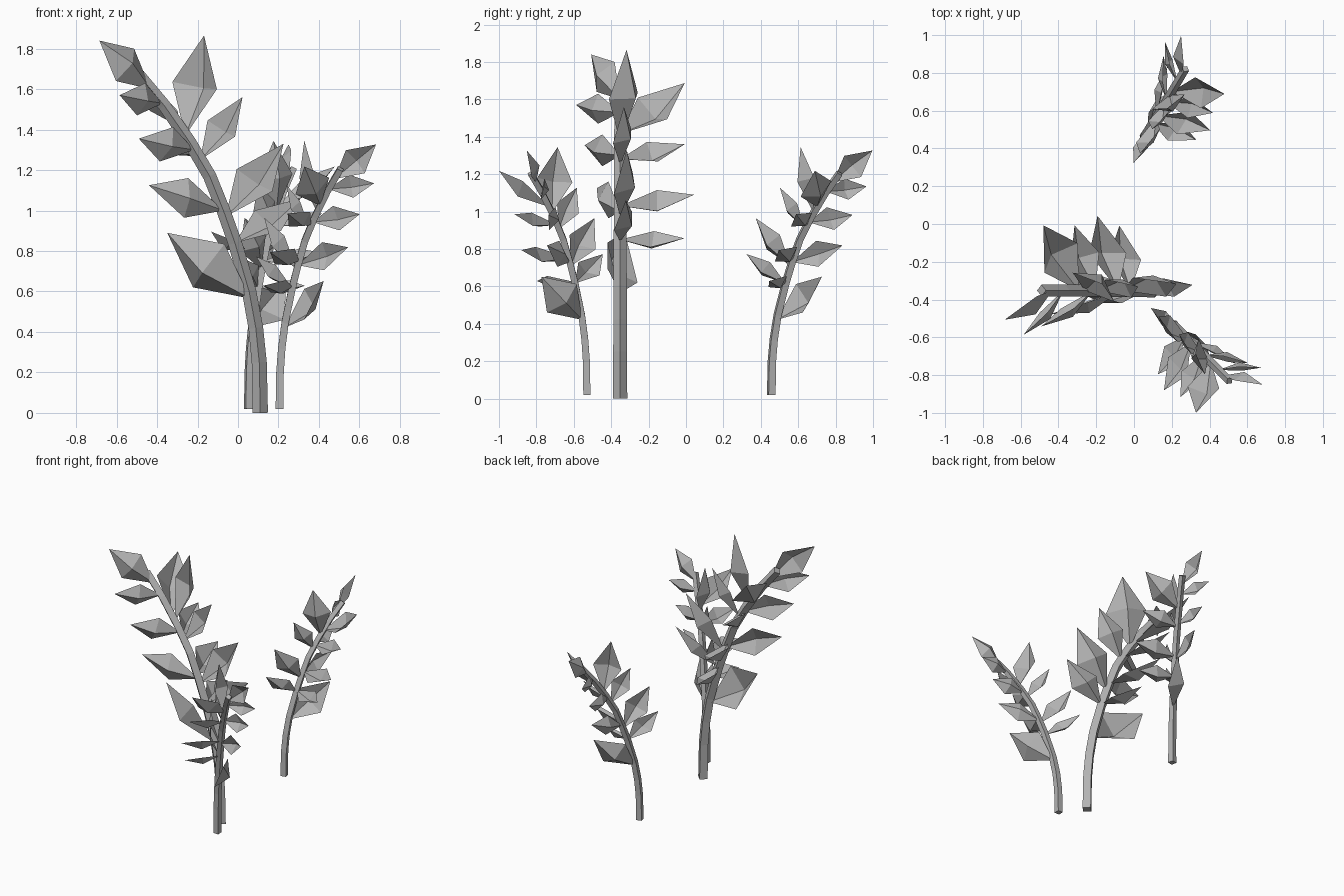
import bpy
import bmesh
import math
from mathutils import Matrix, Vector

default_cube = bpy.data.objects.get("Cube")
if default_cube:
    bpy.data.objects.remove(default_cube, do_unlink=True)

# One plain grey for the whole plant
grey = bpy.data.materials.new("plain_grey")
grey.use_nodes = True
grey_color = (0.45, 0.45, 0.45, 1.0)
grey.diffuse_color = grey_color
grey.node_tree.nodes["Principled BSDF"].inputs["Base Color"].default_value = grey_color

# Stem centre line as (lean, height); the plant leans towards its own -x
STEM_PATH = [(0, 0), (-.005, .25), (-.022, .42), (-.055, .6), (-.125, .84),
             (-.182, 1.0), (-.25, 1.17), (-.35, 1.34), (-.475, 1.52), (-.6, 1.67)]
STEM_SIDES = 4
STEM_RADIUS = 0.038
TIP_TAPER = 0.2
KEEL_DEPTH = 0.6

# Leaves: height on the stem, tip position, vector from midrib to upper edge
FRONT_ROW = [
    (1.6, (-.795, -.155, 1.84), (.045, .048, .08)),
    (1.53, (-.695, -.235, 1.57), (.02, 0, .08)),
    (1.3, (-.6, -.19, 1.355), (.033, 0, .085)),
    (1.0, (-.55, -.125, 1.125), (.01, 0, .098)),
]
INNER_ROW = [
    (1.37, (-.278, .034, 1.865), (-.11, .077, .018)),
    (1.25, (-.088, .02, 1.56), (-.068, .048, .04)),
    (.97, (.115, .035, 1.33), (-.088, .05, .055)),
    (.84, (.2, .03, 1.06), (-.065, .048, .05)),
]
BACK_ROW = [
    (1.415, (-.59, .345, 1.687), (-.088, -.078, .058)),
    (1.28, (-.425, .345, 1.36), (-.075, -.03, .052)),
    (1.03, (-.303, .395, 1.09), (-.098, 0, .055)),
    (.85, (-.187, .343, .857), (-.085, .01, .042)),
]
LOWEST_LEAF = [(.565, (-.46, .025, .89), (.078, -.08, .107))]


def stem_point(height):
    """Point on the stem centre line at a given height."""
    for (x_low, z_low), (x_high, z_high) in zip(STEM_PATH, STEM_PATH[1:]):
        if height <= z_high:
            blend = (height - z_low) / (z_high - z_low)
            return Vector((x_low + (x_high - x_low) * blend, 0, height))
    return Vector((x_high, 0, z_high))


def make_object(name, bm, placement):
    mesh = bpy.data.meshes.new(name)
    bm.to_mesh(mesh)
    bm.free()
    mesh.materials.append(grey)
    obj = bpy.data.objects.new(name, mesh)
    obj.matrix_world = placement
    bpy.context.collection.objects.link(obj)


def make_stem(name, placement):
    """Tapered square tube, corner forward, swept along the stem path."""
    bm = bmesh.new()
    points = [Vector((x, 0, z)) for x, z in STEM_PATH]
    last = len(points) - 1
    rings = []
    for i, centre in enumerate(points):
        along = (points[min(i + 1, last)] - points[max(i - 1, 0)]).normalized()
        side = Vector((0, 1, 0))
        out = side.cross(along)
        radius = STEM_RADIUS * (1 - TIP_TAPER * i / last)
        ring = []
        for k in range(STEM_SIDES):
            angle = math.tau * k / STEM_SIDES
            offset = out * math.cos(angle) + side * math.sin(angle)
            ring.append(bm.verts.new(centre + offset * radius))
        rings.append(ring)
    for lower, upper in zip(rings, rings[1:]):
        for k in range(STEM_SIDES):
            n = (k + 1) % STEM_SIDES
            bm.faces.new((lower[k], lower[n], upper[n], upper[k]))
    bm.faces.new(list(reversed(rings[0])))
    bm.faces.new(rings[-1])
    make_object(name, bm, placement)


def add_leaf(bm, height, tip, span):
    """Folded diamond blade whose midrib dips below its two edges."""
    base, tip, span = stem_point(height), Vector(tip), Vector(span)
    middle = (base + tip) / 2
    keel = span.cross(tip - base).normalized() * span.length * KEEL_DEPTH
    root, rib, point, upper, lower = [
        bm.verts.new(p)
        for p in (base, middle + keel, tip, middle + span, middle - span)
    ]
    for corners in ((root, rib, upper), (rib, point, upper),
                    (root, lower, rib), (rib, lower, point)):
        bm.faces.new(corners)


def make_leaves(name, leaves, placement):
    bm = bmesh.new()
    for height, tip, span in leaves:
        add_leaf(bm, height, tip, span)
    make_object(name, bm, placement)


def make_plant(name, location, turn, size):
    placement = (Matrix.Translation(location)
                 @ Matrix.Rotation(math.radians(turn), 4, "Z")
                 @ Matrix.Scale(size, 4))
    make_stem(name + "_stem", placement)
    make_leaves(name + "_front_leaves", FRONT_ROW, placement)
    make_leaves(name + "_inner_leaves", INNER_ROW, placement)
    make_leaves(name + "_back_leaves", BACK_ROW, placement)
    make_leaves(name + "_lowest_leaf", LOWEST_LEAF, placement)


# One tall plant and two smaller copies turned around it
make_plant("tall_plant", (.11, -.352, 0), 0, 1)
make_plant("front_plant", (.205, -.53, .02), 135, .71)
make_plant("back_plant", (.053, .456, .02), -121, .71)
